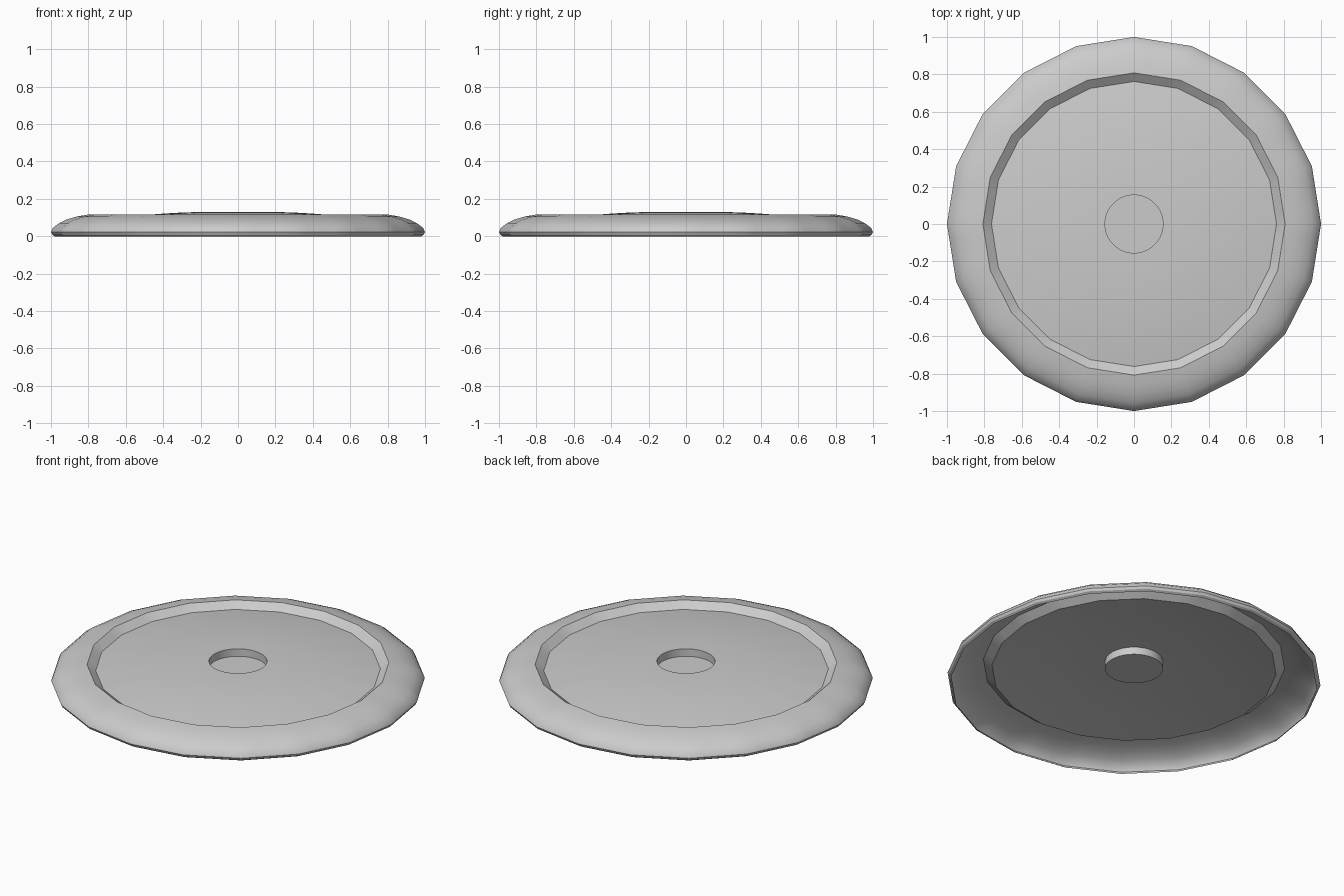
import bpy, bmesh, math

if "Cube" in bpy.data.objects:
    bpy.data.objects.remove(bpy.data.objects["Cube"])

SIDES = 20      # facets of the rim
SUB = 4         # samples per facet, so the centre well can be round
N = SIDES * SUB


def point(radius, z, roundness, i):
    """Point on a 20-sided ring that blends to a circle as roundness goes to 1."""
    a = 2 * math.pi * i / N
    step = 2 * math.pi / SIDES
    poly = math.cos(step / 2) / math.cos((a % step) - step / 2)
    r = radius * (poly + (1 - poly) * roundness)
    return (r * math.cos(a), r * math.sin(a), z)


# Rounded rim from the open lower edge up to the crest, then the groove wall
profile = [(0.98, 0.0, 0), (0.993, 0.008, 0), (1.0, 0.022, 0), (0.99, 0.044, 0),
           (0.957, 0.070, 0), (0.915, 0.090, 0), (0.865, 0.105, 0),
           (0.808, 0.115, 0), (0.762, 0.08, 0)]

# Gently domed deck rising to the centre well
for k in range(1, 9):
    t = k / 8
    r = 0.762 + (0.155 - 0.762) * t
    profile.append((r, 0.13 - 0.05 * (1 - t) ** 1.9, t))

# Wall of the centre well
profile.append((0.155, 0.086, 1))

bm = bmesh.new()
rings = [[bm.verts.new(point(r, z, f, i)) for i in range(N)] for r, z, f in profile]
for a, b in zip(rings, rings[1:]):
    for i in range(N):
        j = (i + 1) % N
        bm.faces.new((a[i], a[j], b[j], b[i]))
bm.faces.new(rings[-1])  # floor of the well

mesh = bpy.data.meshes.new("flying_disc")
bm.to_mesh(mesh)
bm.free()
disc = bpy.data.objects.new("flying_disc", mesh)
bpy.context.collection.objects.link(disc)

bpy.context.view_layer.objects.active = disc
disc.select_set(True)
bpy.ops.object.shade_smooth_by_angle(angle=math.radians(30))
